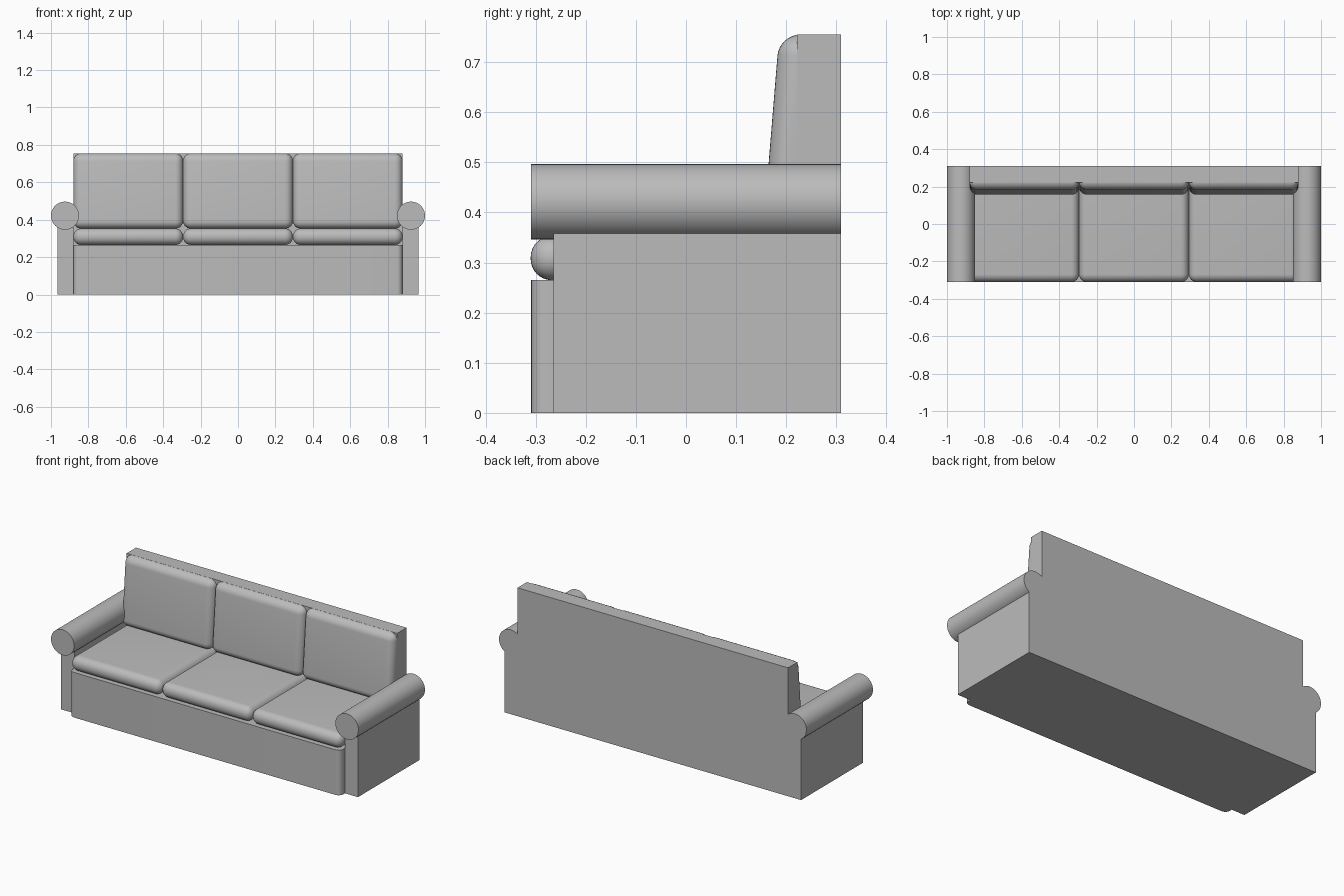
import bpy, bmesh, math
from mathutils import Vector

old = bpy.data.objects.get("Cube")
if old:
    bpy.data.objects.remove(old, do_unlink=True)

# One plain fabric colour
fabric = bpy.data.materials.new("grey_fabric")
fabric.use_nodes = True
GREY = (0.5, 0.5, 0.5, 1)
fabric.diffuse_color = GREY
fabric.node_tree.nodes["Principled BSDF"].inputs["Base Color"].default_value = GREY

HALF = 0.88      # half width between the arms
BACK = 0.309     # rear plane
FRONT = -0.309   # front plane
SEAT_Z, SEAT_TOP, TOP = 0.265, 0.353, 0.755


def finish(bm, name, smooth=False):
    bmesh.ops.recalc_face_normals(bm, faces=bm.faces)
    mesh = bpy.data.meshes.new(name)
    bm.to_mesh(mesh)
    bm.free()
    ob = bpy.data.objects.new(name, mesh)
    bpy.context.collection.objects.link(ob)
    mesh.materials.append(fabric)
    if smooth:
        bpy.ops.object.select_all(action='DESELECT')
        ob.select_set(True)
        bpy.context.view_layer.objects.active = ob
        bpy.ops.object.shade_smooth_by_angle(angle=math.radians(35))
    return ob


def box(name, lo, hi, radius=0, rounded=None, lean=0):
    """Box from lo to hi; edges picked by rounded(midpoint, direction) are
    bevelled, and the front face leans back by lean towards its top."""
    lo, hi = Vector(lo), Vector(hi)
    bm = bmesh.new()
    bmesh.ops.create_cube(bm, size=1)
    picked = []
    if rounded:
        for e in bm.edges:
            a, b = (v.co for v in e.verts)
            if rounded((a + b) / 2, a - b):
                picked.append(e)
    for v in bm.verts:
        front_top = v.co.y < 0 and v.co.z > 0
        v.co = Vector([lo[i] + (v.co[i] + 0.5) * (hi[i] - lo[i]) for i in range(3)])
        if front_top:
            v.co.y += lean
    if picked:
        bmesh.ops.bevel(bm, geom=picked, offset=radius, offset_type='OFFSET',
                        segments=8, profile=0.5, affect='EDGES', clamp_overlap=True)
    return finish(bm, name, bool(picked))


# Frame: seat base, back panel and rounded front skirt
box("seat_base", (-HALF, -0.264, 0), (HALF, 0.23, SEAT_Z))
box("back_panel", (-HALF, 0.222, 0), (HALF, BACK, TOP))
box("front_skirt", (-HALF, FRONT, 0), (HALF, -0.22, SEAT_Z), 0.03,
    lambda m, d: m.y < -0.1 and abs(d.z) > 0.5)

# Arms: upright side panel with a round roll on top
for side, s in (("left", 1), ("right", -1)):
    x = sorted((s * HALF, s * 0.965))
    box(side + "_arm_panel", (x[0], -0.264, 0), (x[1], BACK, 0.40))
    bm = bmesh.new()
    bmesh.ops.create_cone(bm, cap_ends=True, segments=48, radius1=0.075,
                          radius2=0.075, depth=BACK - FRONT)
    for v in bm.verts:
        v.co = Vector((v.co.x + s * 0.925, v.co.z, v.co.y + 0.4215))
    finish(bm, side + "_arm_roll", True)

# Three seat cushions and three leaning back cushions
w = 2 * HALF / 3
for i, place in enumerate(("right", "middle", "left")):
    x0 = -HALF + i * w
    box(place + "_seat_cushion", (x0, -0.31, SEAT_Z), (x0 + w, 0.24, SEAT_TOP), 0.042,
        lambda m, d: m.y < 0.4)
    box(place + "_back_cushion", (x0, 0.153, SEAT_TOP), (x0 + w, 0.24, TOP), 0.042,
        lambda m, d: m.y < 0.4, lean=0.033)
